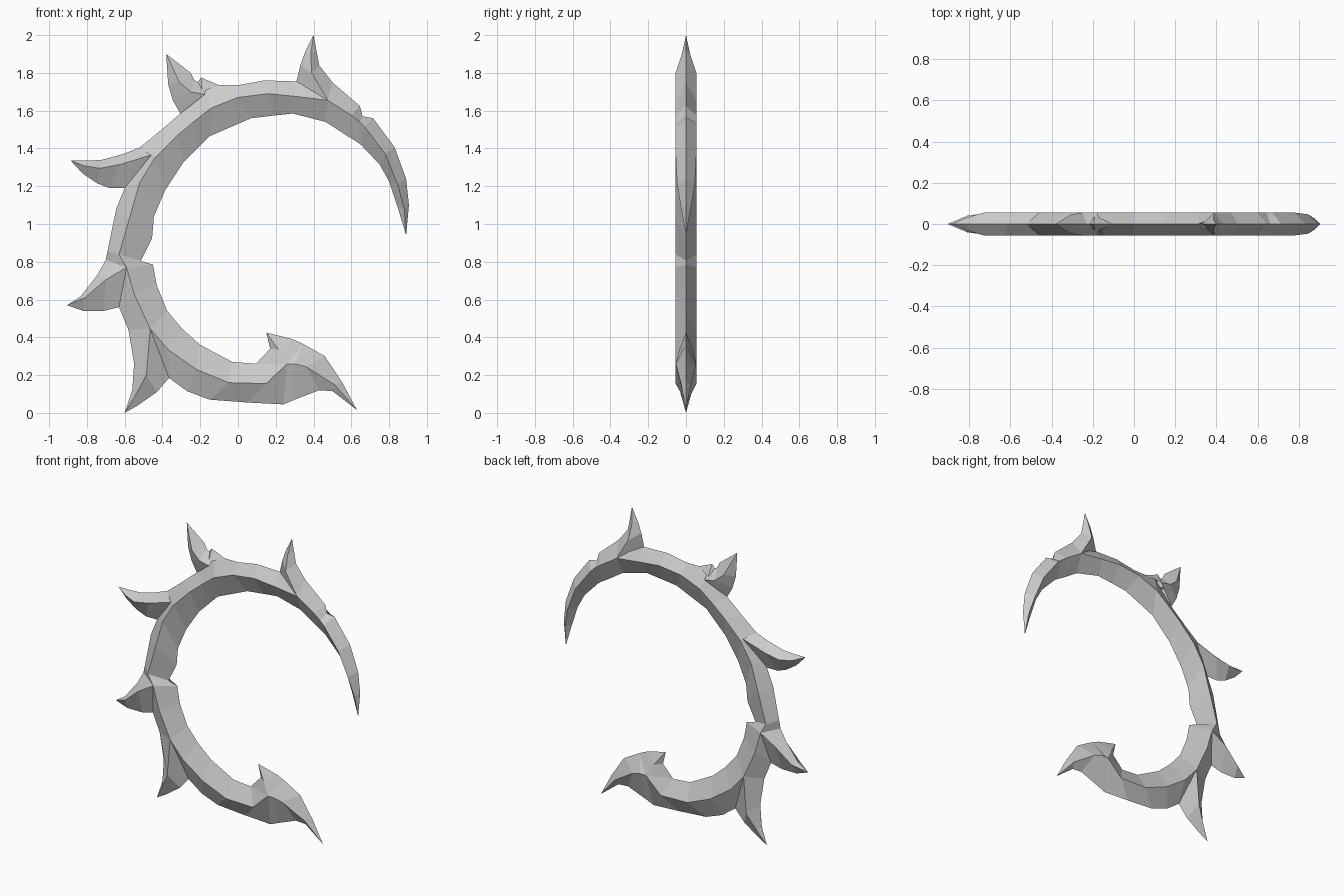
import bpy, bmesh


def blade(name, rows, tip):
    """Diamond-section blade. Each row: outer x,z, ridge x,z, inner x,z, half depth."""
    bm = bmesh.new()
    rings = []
    for ox, oz, rx, rz, ix, iz, d in rows:
        rings.append([bm.verts.new(p) for p in
                      ((ox, 0, oz), (rx, -d, rz), (ix, 0, iz), (rx, d, rz))])
    for a, b in zip(rings, rings[1:]):
        for i in range(4):
            j = (i + 1) % 4
            bm.faces.new((a[i], a[j], b[j], b[i]))
    end = bm.verts.new((tip[0], 0, tip[1]))
    for i in range(4):
        bm.faces.new((rings[-1][i], rings[-1][(i + 1) % 4], end))
    bmesh.ops.recalc_face_normals(bm, faces=bm.faces[:])
    me = bpy.data.meshes.new(name)
    bm.to_mesh(me)
    bm.free()
    ob = bpy.data.objects.new(name, me)
    bpy.context.collection.objects.link(ob)
    return ob


D = 0.055
seam = (-.70, .81, -.59, .77, -.45, .785, D)

# lower half of the ring, ending in the leaf-shaped point
blade("lower_arc", [
    seam,
    (-.63, .56, -.55, .63, -.43, .675, D),
    (-.58, .44, -.465, .445, -.375, .54, D),
    (-.365, .185, -.37, .335, -.295, .445, D),
    (-.27, .115, -.22, .23, -.20, .36, D),
    (-.15, .07, -.05, .16, -.03, .27, D),
    (.05, .055, .15, .155, .095, .26, D),
    (.24, .045, .26, .26, .17, .33, D),
    (.30, .07, .30, .26, .345, .365, D),
    (.43, .12, .36, .245, .46, .30, .05),
    (.50, .115, .51, .15, .55, .165, .025),
], (.63, .015))

# upper half of the ring, ending in the long curved horn
blade("upper_arc", [
    seam,
    (-.69, .86, -.63, .84, -.515, .805, D),
    (-.645, 1.08, -.575, 1.03, -.455, .925, D),
    (-.60, 1.19, -.52, 1.22, -.445, 1.04, D),
    (-.52, 1.405, -.44, 1.35, -.385, 1.18, D),
    (-.41, 1.495, -.32, 1.47, -.29, 1.325, D),
    (-.305, 1.585, -.23, 1.545, -.22, 1.395, D),
    (-.17, 1.735, -.14, 1.615, -.15, 1.465, D),
    (0, 1.735, 0, 1.67, .07, 1.56, D),
    (.14, 1.76, .16, 1.69, .18, 1.573, D),
    (.31, 1.755, .31, 1.675, .29, 1.585, D),
    (.50, 1.75, .475, 1.655, .465, 1.54, D),
    (.645, 1.625, .60, 1.575, .58, 1.465, D),
    (.66, 1.57, .645, 1.54, .63, 1.435, D),
    (.715, 1.56, .67, 1.515, .65, 1.42, D),
    (.83, 1.405, .78, 1.37, .75, 1.315, D),
    (.89, 1.24, .845, 1.21, .80, 1.225, .047),
    (.905, 1.10, .88, 1.08, .845, 1.09, .025),
], (.89, .94))

# spikes: side edge, ridge, other side edge
blade("bottom_spike", [
    (-.58, .44, -.465, .445, -.365, .185, D),
    (-.55, .26, -.485, .20, -.43, .11, D),
    (-.56, .12, -.545, .09, -.53, .04, .025),
], (-.60, 0))
blade("lower_left_spike", [
    (-.63, .56, -.59, .77, -.70, .81, D),
    (-.71, .54, -.70, .705, -.745, .73, D),
    (-.82, .54, -.81, .61, -.835, .615, .04),
], (-.905, .57))
blade("upper_left_spike", [
    (-.60, 1.19, -.46, 1.365, -.52, 1.405, D),
    (-.68, 1.19, -.625, 1.315, -.61, 1.37, D),
    (-.745, 1.215, -.73, 1.295, -.72, 1.34, D),
    (-.82, 1.265, -.815, 1.308, -.80, 1.335, .03),
], (-.885, 1.335))
blade("top_left_spike", [
    (-.305, 1.585, -.175, 1.685, -.17, 1.735, D),
    (-.345, 1.655, -.25, 1.70, -.23, 1.76, D),
    (-.37, 1.74, -.31, 1.75, -.25, 1.80, .045),
], (-.38, 1.90))
blade("top_right_spike", [
    (.31, 1.755, .475, 1.655, .50, 1.75, D),
    (.33, 1.84, .39, 1.80, .43, 1.84, D),
    (.355, 1.91, .385, 1.90, .415, 1.92, .022),
], (.40, 2.0))
blade("inner_barb", [
    (.095, .26, .26, .26, .345, .365, D),
    (.17, .34, .215, .335, .29, .39, .035),
], (.15, .425))
blade("small_nub", [(-.25, 1.70, -.19, 1.70, -.10, 1.735, .04)], (-.195, 1.775))
